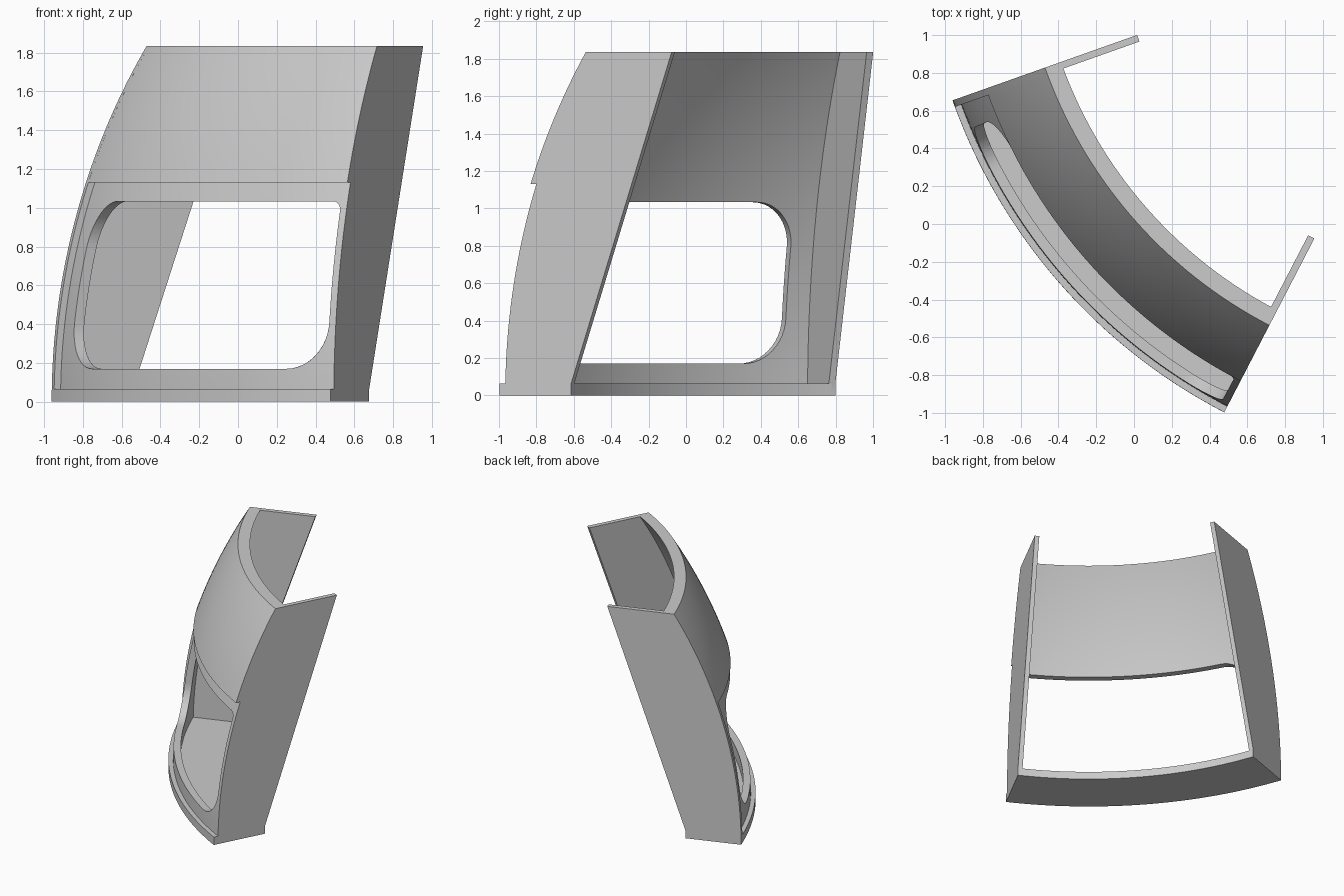
import bpy
import bmesh
from math import sin, cos, radians, sqrt, pi
from mathutils import Vector

cube = bpy.data.objects.get("Cube")
if cube:
    bpy.data.objects.remove(cube)

# Shared dimensions: the panel is a sector of a domed body around a vertical axis
AXIS = Vector((1.85, 1.65, 0))
A0, A1 = radians(19.5), radians(62.6)
MID = (A0 + A1) / 2
HEIGHT, FLOOR_H, RECESS_TOP = 1.835, 0.065, 1.13
BASE_R, DOME_R, FLOOR_R, REAR_R = 2.982, 3.5, 2.55, 1.945
SHELL_T, WALL_T, RECESS_D = 0.09, 0.037, 0.035

grey = bpy.data.materials.new("light grey")
grey.use_nodes = True
colour = (0.6, 0.6, 0.6, 1)
grey.diffuse_color = colour
grey.node_tree.nodes["Principled BSDF"].inputs["Base Color"].default_value = colour


def outer(z):
    return BASE_R - DOME_R + sqrt(DOME_R ** 2 - z ** 2)


def curve(z0, z1, inset=0.0, steps=16):
    zs = [z0 + (z1 - z0) * i / steps for i in range(steps + 1)]
    return [(outer(z) - inset, z) for z in zs]


def polar(r, angle, z):
    return AXIS + Vector((-r * cos(angle), -r * sin(angle), z))


def loft(name, rings):
    """Solid through a list of closed rings, capped at both ends."""
    bm = bmesh.new()
    rows = [[bm.verts.new(p) for p in ring] for ring in rings]
    count = len(rows[0])
    for a, b in zip(rows, rows[1:]):
        for i in range(count):
            j = (i + 1) % count
            bm.faces.new((a[i], a[j], b[j], b[i]))
    bm.faces.new(rows[0])
    bm.faces.new(rows[-1])
    bmesh.ops.recalc_face_normals(bm, faces=bm.faces)
    mesh = bpy.data.meshes.new(name)
    bm.to_mesh(mesh)
    bm.free()
    mesh.materials.append(grey)
    obj = bpy.data.objects.new(name, mesh)
    bpy.context.collection.objects.link(obj)
    return obj


def sector(name, profile, steps=40):
    # Ends are buried inside the side walls
    start, end = A0 + radians(0.5), A1 - radians(0.5)
    angles = [start + (end - start) * i / steps for i in range(steps + 1)]
    return loft(name, [[polar(r, a, z) for r, z in profile] for a in angles])


def wall(name, front, angle, side):
    profile = front + [(REAR_R, HEIGHT), (FLOOR_R, FLOOR_H), (FLOOR_R, 0)]
    inward = Vector((sin(angle), -cos(angle), 0)) * WALL_T * side
    ring = [polar(r, angle, z) for r, z in profile]
    return loft(name, [ring, [p + inward for p in ring]])


def smooth(obj):
    bpy.ops.object.select_all(action='DESELECT')
    obj.select_set(True)
    bpy.context.view_layer.objects.active = obj
    bpy.ops.object.shade_smooth_by_angle(angle=radians(25))


# Front outlines: recessed lower area below a full-depth upper area
recessed = curve(FLOOR_H, RECESS_TOP, RECESS_D) + curve(RECESS_TOP, HEIGHT)
inner = curve(FLOOR_H, HEIGHT, SHELL_T, 30)

# Curved panel, floor and side walls
panel = sector("curved_panel", recessed + inner[::-1])
floor = sector("floor_plate", [(FLOOR_R, 0), (BASE_R, 0),
                               (outer(FLOOR_H), FLOOR_H), (FLOOR_R, FLOOR_H)])
right_wall = wall("plain_side_wall", curve(0, HEIGHT, 0, 30), A0, 1)
left_wall = wall("stepped_side_wall", curve(0, FLOOR_H, 0, 2) + recessed, A1, -1)


# Window opening: rounded outline in angle and height, cut along the radius
def window_outline():
    lo, hi = radians(22.9), radians(61.85)
    bottom, top = 0.17, 1.033
    corners = [(lo, bottom, 1, 1, 0.24, pi), (hi, bottom, -1, 1, 0.24, 1.5 * pi),
               (hi, top, -1, -1, 0.05, 0), (lo, top, 1, -1, 0.24, 0.5 * pi)]
    points = []
    for a, z, da, dz, radius, turn in corners:
        for i in range(13):
            t = turn + pi / 2 * i / 12
            points.append((a + (da * radius + radius * cos(t)) / 2.88,
                           z + dz * radius + radius * sin(t)))
    return points


outline = window_outline()
cutter = loft("window_cutter", [[polar(d / cos(a - MID), a, z) for a, z in outline]
                                for d in (2.3, 3.2)])
cut = panel.modifiers.new("window", 'BOOLEAN')
cut.operation = 'DIFFERENCE'
cut.solver = 'EXACT'
cut.object = cutter
bpy.context.view_layer.objects.active = panel
bpy.ops.object.modifier_apply(modifier=cut.name)
bpy.data.objects.remove(cutter)

for part in (panel, floor, right_wall, left_wall):
    smooth(part)
